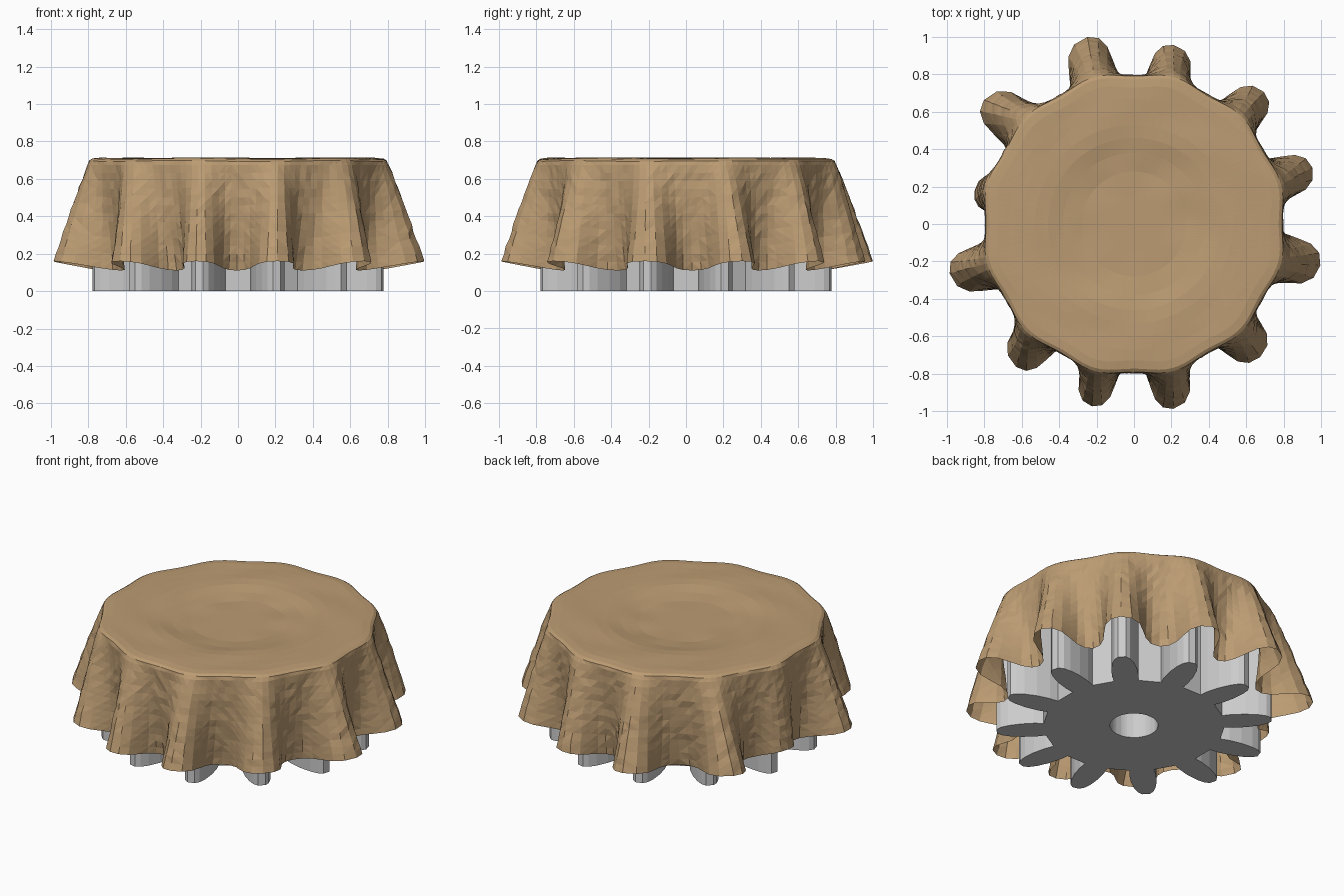
import bpy, bmesh, math, random
from math import sin, cos, pi, radians

if "Cube" in bpy.data.objects:
    bpy.data.objects.remove(bpy.data.objects["Cube"])

random.seed(4)
TEETH = 12


def mesh_object(name, bm):
    bmesh.ops.recalc_face_normals(bm, faces=bm.faces[:])
    me = bpy.data.meshes.new(name)
    bm.to_mesh(me)
    bm.free()
    ob = bpy.data.objects.new(name, me)
    bpy.context.collection.objects.link(ob)
    return ob


# gear: one tooth profile (radius, half width) repeated around the hub
half = [(0.52, 0.07), (0.575, 0.077), (0.655, 0.075), (0.73, 0.062), (0.775, 0.045), (0.8, 0.022)]
tooth = [(r, -w) for r, w in half] + [(r, w) for r, w in reversed(half)]
outline = []
for k in range(TEETH):
    a = radians(15 + 30 * k)
    outline += [(r * cos(a) - w * sin(a), r * sin(a) + w * cos(a)) for r, w in tooth]
N = len(outline)


def circle(r):
    # starts level with the first outline point so the loops line up
    return [(r * cos(math.atan2(y, x)), r * sin(math.atan2(y, x))) for x, y in outline]


# loops: bore, underside, tooth wall, top, shallow recess in the top, back to the bore
loops = [(circle(0.14), 0), (circle(0.5), 0), (outline, 0), (outline, 0.685),
         (circle(0.5), 0.685), (circle(0.42), 0.685), (circle(0.40), 0.62), (circle(0.14), 0.62)]
bm = bmesh.new()
rings = [[bm.verts.new((x, y, z)) for x, y in pts] for pts, z in loops]
for i, a in enumerate(rings):
    b = rings[(i + 1) % len(rings)]
    for j in range(N):
        bm.faces.new((a[j], a[(j + 1) % N], b[(j + 1) % N], b[j]))
gear = mesh_object("gear", bm)

# draped cloth: hem folds as (angle, tip radius), one per tooth
folds = [(17.5, 1.0), (45.5, 0.99), (77.5, 0.98), (104, 1.03), (140.5, 1.04), (168, 0.87),
         (195, 1.02), (230.5, 0.99), (257, 1.0), (282, 1.01), (313.5, 0.98), (347.5, 1.02)]
SEG, SKIRT = 12, 13
M = SEG * TEETH


def mix(a, b, t):
    return a + (b - a) * t


def skirt_point(j, t):
    # t = 0 at the rim, 1 at the hem
    k, f = divmod(j, SEG)
    f /= SEG
    a0, r0 = folds[k]
    a1, r1 = folds[(k + 1) % TEETH]
    if k == TEETH - 1:
        a1 += 360
    # folds swell at the tip and pinch at the neck
    g = f + 0.045 * t * sin(4 * pi * f)
    ang = mix(15 + 30 * (k + f), mix(a0, a1, g), t ** 0.7)
    w = (0.5 + 0.5 * cos(2 * pi * f)) ** mix(1.9, 1.0, t)
    tip = r0 if f < 0.5 else r1
    ridge = mix(0.828, tip, t ** 0.92)
    valley = 0.797 - 0.055 * t + 0.015 * sin(pi * t)
    r = mix(valley, ridge, w)
    z = mix(0.675, mix(0.11, 0.16, w), t)
    return r, radians(ang), z


bm = bmesh.new()
rings = []
# top sheet, sagging slightly into the recess
for r in (0.15, 0.28, 0.38, 0.46, 0.53, 0.6, 0.67, 0.74, 0.785, 0.802):
    ring = []
    s = max(0, min(1, (0.52 - r) / 0.24))
    sag = 0.028 * s * s * (3 - 2 * s)
    for j in range(M):
        lobe = 0.5 + 0.5 * cos(2 * pi * j / SEG)
        rr = r + (0.024 * lobe - 0.012 if r > 0.7 else 0)
        z = 0.711 - sag - (0.016 if r > 0.8 else 0.005 if r > 0.75 else 0)
        z += 0.002 * sin(j * pi / 36 * 3 + r * 19) + 0.0015 * sin(j * pi / 72 * 5)
        a = radians(15 + 30 * j / SEG)
        ring.append(bm.verts.new((rr * cos(a), rr * sin(a), z)))
    rings.append(ring)
# hanging skirt with slightly crumpled facets
for i in range(SKIRT + 1):
    ring = []
    for j in range(M):
        r, a, z = skirt_point(j, i / SKIRT)
        if 0 < i < SKIRT:
            r += random.uniform(-0.004, 0.004)
        ring.append(bm.verts.new((r * cos(a), r * sin(a), z)))
    rings.append(ring)
for a, b in zip(rings, rings[1:]):
    for j in range(M):
        bm.faces.new((a[j], b[j], b[(j + 1) % M], a[(j + 1) % M]))
# flat middle of the sheet
for v in rings[0]:
    v.co.z = 0.683
bm.faces.new(rings[0])
bmesh.ops.triangulate(bm, faces=[f for f in bm.faces if len(f.verts) == 4])
cloth = mesh_object("draped_cloth", bm)
# an open sheet: make sure it faces outwards
if max(cloth.data.polygons, key=lambda p: p.area).normal.z < 0:
    cloth.data.flip_normals()
mat = bpy.data.materials.new("tan_cloth")
mat.diffuse_color = (0.5, 0.33, 0.17, 1)
mat.use_nodes = True
mat.node_tree.nodes["Principled BSDF"].inputs["Base Color"].default_value = mat.diffuse_color
cloth.data.materials.append(mat)
